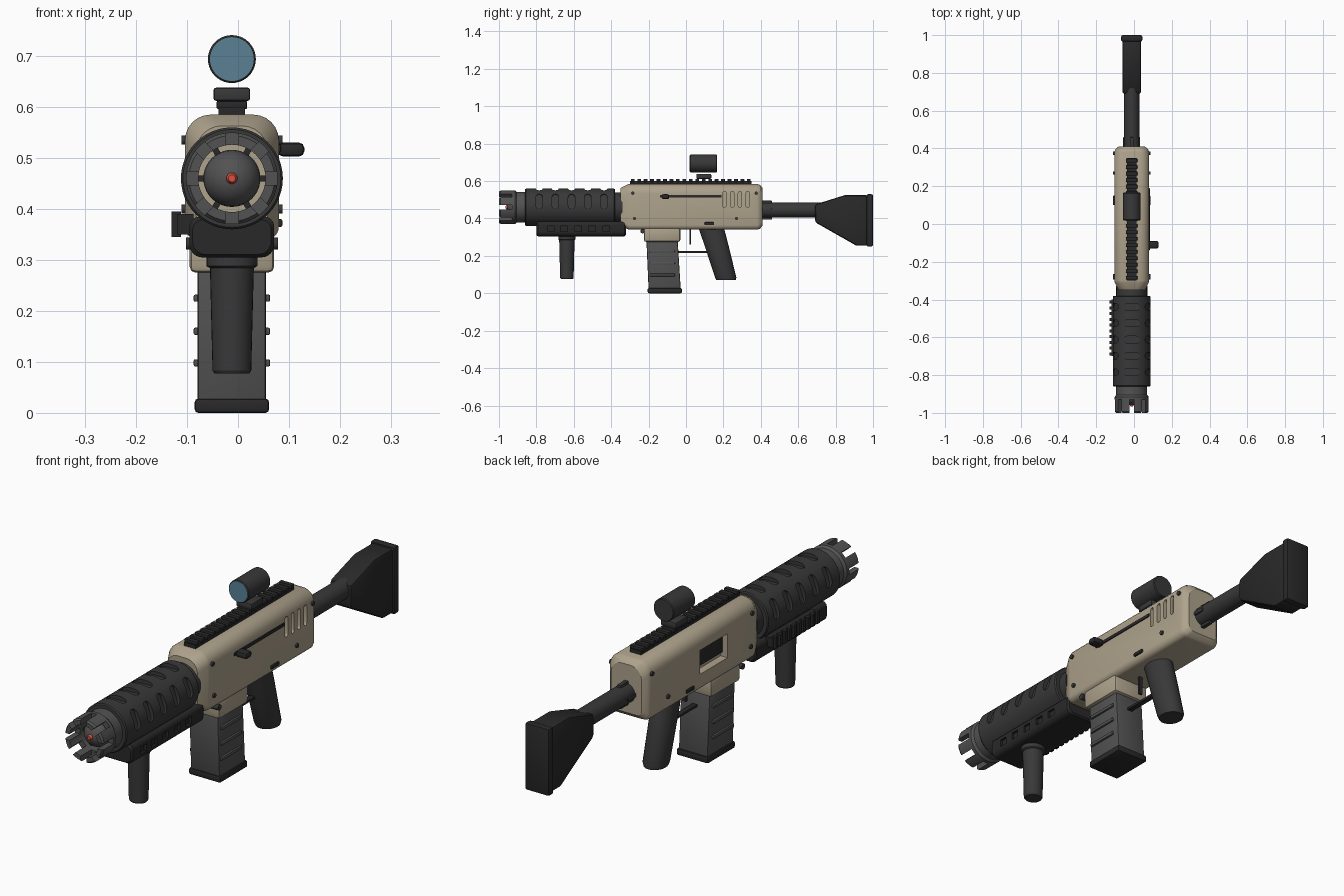
import bpy, bmesh
from math import sin, cos, pi, radians
from mathutils import Matrix, Vector

if "Cube" in bpy.data.objects:
    bpy.data.objects.remove(bpy.data.objects["Cube"])

CX, BZ = -0.012, 0.46          # sideways shift of the whole model, bore height


def material(name, r, g, b):
    m = bpy.data.materials.new(name)
    m.diffuse_color = (r, g, b, 1)
    m.use_nodes = True
    m.node_tree.nodes["Principled BSDF"].inputs["Base Color"].default_value = m.diffuse_color
    return m


TAN = material("tan", .42, .36, .26)
DARK = material("charcoal", .04, .04, .04)
BLACK = material("black", .022, .022, .022)
GREY = material("dark_grey", .085, .085, .085)
BLUE = material("lens_blue", .10, .22, .30)
RED = material("tip_red", .7, .08, .05)


def finish(bm, name, mat, bevel=0, seg=2):
    bmesh.ops.recalc_face_normals(bm, faces=bm.faces)
    if bevel:
        es = [e for e in bm.edges if e.calc_face_angle(0) > radians(35)]
        bmesh.ops.bevel(bm, geom=es, offset=bevel, segments=seg, profile=.5,
                        affect='EDGES', clamp_overlap=True)
    me = bpy.data.meshes.new(name)
    bm.to_mesh(me)
    bm.free()
    me.materials.append(mat)
    ob = bpy.data.objects.new(name, me)
    bpy.context.collection.objects.link(ob)
    return ob


def add_skin(bm, rings, loop=False):
    vs = [[bm.verts.new(p) for p in r] for r in rings]
    n = len(vs[0])
    for a, b in zip(vs, vs[1:] + (vs[:1] if loop else [])):
        for i in range(n):
            bm.faces.new((a[i], a[(i + 1) % n], b[(i + 1) % n], b[i]))
    if not loop:
        bm.faces.new(vs[0])
        bm.faces.new(vs[-1])


def skin(name, rings, mat, bevel=0, loop=False):
    bm = bmesh.new()
    add_skin(bm, rings, loop)
    return finish(bm, name, mat, bevel)


def lathe(name, prof, mat, z=BZ, loop=False, n=40):
    """Revolve (y, r) pairs round an axis along y."""
    return skin(name, [[(r * cos(2*pi*i/n), y, z + r * sin(2*pi*i/n)) for i in range(n)]
                       for y, r in prof], mat, loop=loop)


def post(name, secs, mat, n=28):
    """Upright loft of ellipses (y, z, rx, ry)."""
    return skin(name, [[(rx * cos(2*pi*i/n), y + ry * sin(2*pi*i/n), z) for i in range(n)]
                       for y, z, rx, ry in secs], mat)


def boxes(name, specs, mat, bevel=0, mats=None):
    """One object from several boxes (x0, x1, y0, y1, z0, z1)."""
    bm = bmesh.new()
    for k, (x0, x1, y0, y1, z0, z1) in enumerate(specs):
        M = Matrix.Translation(((x0+x1)/2, (y0+y1)/2, (z0+z1)/2)) @ \
            Matrix.Diagonal((x1-x0, y1-y0, z1-z0, 1))
        bmesh.ops.create_cube(bm, size=1, matrix=(mats[k] @ M) if mats else M)
    return finish(bm, name, mat, bevel)


def both(s):
    return [s, (-s[1], -s[0]) + tuple(s[2:])]


def slots(name, specs):
    """Rounded cutters: (matrix, half length, radius, low, high) along local z."""
    bm = bmesh.new()
    for M, L, r, lo, hi in specs:
        out = []
        for i in range(16):
            a = -pi/2 + pi * i / 7 if i < 8 else pi/2 + pi * (i - 8) / 7
            out.append((r * cos(a) + (L - r) * (1 if i < 8 else -1), r * sin(a)))
        add_skin(bm, [[M @ Vector((u, v, h)) for u, v in out] for h in (lo, hi)])
    return finish(bm, name, BLACK)


def cut(ob, cutter):
    m = ob.modifiers.new("cut", 'BOOLEAN')
    m.object, m.operation, m.solver = cutter, 'DIFFERENCE', 'EXACT'
    dg = bpy.context.evaluated_depsgraph_get()
    ob_me = bpy.data.meshes.new_from_object(ob.evaluated_get(dg))
    ob.modifiers.clear()
    ob.data = ob_me
    bpy.data.objects.remove(cutter)


def rrect(y, hw, z0, z1, rt, rb, inset=0, n=6):
    hw, z0, z1, pts = hw - inset, z0 + inset, z1 - inset, []
    for sx, top, a0 in ((1, 0, -90), (1, 1, 0), (-1, 1, 90), (-1, 0, 180)):
        r = rt if top else rb
        cz = z1 - r if top else z0 + r
        for i in range(n + 1):
            a = radians(a0 + 90 * i / n)
            pts.append((sx * (hw - r) + r * cos(a), y, cz + r * sin(a)))
    return pts


def turn(a, z=BZ):
    return Matrix.Translation((0, 0, z)) @ Matrix.Rotation(a, 4, 'Y')


# receiver with vents, handle track and left-hand window
receiver = skin("receiver", [rrect(y, .092, .34, .585, .05, .025, k) for y, k in
                             ((-.35, .022), (-.31, .002), (-.3, 0), (.38, 0), (.395, .005), (.41, .022))], TAN)
side = Matrix(((0, 0, 1, 0), (0, 1, 0, 0), (1, 0, 0, 0), (0, 0, 0, 1)))
cut(receiver, slots("vent_cutter", [
    (Matrix.Translation((0, y, .502)) @ side, .043, .009, .078, .12) for y in (.205, .247, .288, .33)]))
cut(receiver, boxes("window_cutter", [(-.12, -.06, -.125, .055, .41, .51)], TAN))
boxes("bolt", [(-.075, -.05, -.12, .05, .43, .50)], BLACK, .005)
boxes("magazine_well", [(-.083, .083, -.225, -.03, .275, .36)], TAN, .012)

# charging handle and its track
boxes("handle_track", [(.085, .096, -.14, .19, .511, .526)], BLACK, .003)
boxes("charging_handle", [(.09, .142, -.13, -.09, .503, .53)], BLACK, .01)


# pins and selector on both sides
def disc_ring(x, y, z, r):
    return [(x, y + r * cos(2*pi*i/14), z + r * sin(2*pi*i/14)) for i in range(14)]


for k, (y, z) in enumerate(((-.285, .535), (-.275, .4), (.27, .4), (.375, .535))):
    skin("receiver_pin_%d" % k, [disc_ring(x, y, z, .009) for x in (-.099, .099)], DARK)
skin("magazine_release", [disc_ring(x, -.232, .372 - .04, .012) for x in (-.09, .09)], DARK)
boxes("selector", both((.085, .099, .1, .15, .365, .38)), BLACK, .003)

# hollow handguard with oblong recesses on top and sides
guard = lathe("handguard", [(-.86, .072), (-.86, .096), (-.855, .1), (-.385, .1), (-.38, .096),
                            (-.38, .08), (-.34, .08), (-.34, .072)], DARK, loop=True, n=48)
ys = [-.785 + .0865 * k for k in range(5)]
cut(guard, slots("guard_cutter", [
    (turn(radians(a)) @ Matrix.Translation((0, y, 0)), .042, .018, .084, .13)
    for a in (0, 70, -70) for y in ys]))

# muzzle crown with prongs
crown = lathe("muzzle_crown", [(-1, .066), (-1, .084), (-.992, .09), (-.915, .09), (-.905, .082),
                               (-.85, .082), (-.85, .066)], GREY, loop=True, n=48)
cut(crown, boxes("prong_cutter", [(-.013, .013, -1.05, -.93, .04, .12)] * 8, GREY,
                 mats=[turn(k * pi / 4) for k in range(8)]))

# inner barrel with domed end, spacers and red tip
lathe("inner_barrel", [(-.35, .056), (-.9, .056)] +
      [(-.9 - .056 * sin(radians(a)), .056 * cos(radians(a))) for a in (15, 30, 45, 60, 75, 86)], GREY)
boxes("barrel_spacers", [(-.006, .006, -.91, -.87, .045, .07)] * 6, BLACK,
      mats=[turn(pi / 6 + k * pi / 3) for k in range(6)])
lathe("muzzle_tip", [(-.94, .011), (-.958, .011), (-.965, .007)], RED, n=16)

# lower fore-end with side recesses and left accessory rail
fore = skin("fore_end", [rrect(y, .083, .305, .385, .02, .025, k) for y, k in
                         ((-.80, .006), (-.792, 0), (-.33, 0), (-.322, .006))], BLACK)
cut(fore, boxes("fore_cutter", both((.073, .11, -.74, -.705, .33, .36)) +
                [(.073, .11, y - .018, y + .018, .33, .36) for y in (-.652, -.578, -.502, -.427)], BLACK))
boxes("side_rail", [(-.108, -.075, -.70, -.40, .35, .39)] +
      [(-.118, -.1, y - .008, y + .008, .345, .395) for y in [-.688 + .0305 * k for k in range(10)]], BLACK)

# foregrip
post("foregrip", [(-.637, .31, .05, .046), (-.637, .288, .05, .046), (-.637, .284, .043, .041),
                  (-.637, .083, .038, .036), (-.637, .077, .034, .032)], DARK)


# magazine with ribs and base plate
def rect(z, hw, y0, y1):
    return [(-hw, y0, z), (hw, y0, z), (hw, y1, z), (-hw, y1, z)]


skin("magazine", [rect(.02, .067, -.2, -.028), rect(.29, .067, -.212, -.045)], GREY, .006)
boxes("magazine_ribs", [b for z in (.225, .16, .098)
                        for b in both((.06, .075, -.195, -.06, z - .007, z + .007))], GREY, .003)
boxes("magazine_base", [(-.073, .073, -.205, -.022, 0, .028)], BLACK, .007)

# pistol grip, trigger and guard
post("pistol_grip", [(.135, .35, .048, .068), (.165, .25, .05, .064), (.212, .085, .05, .057),
                     (.215, .07, .045, .052)], DARK)
boxes("trigger", [(-.008, .008, .02, .028, .262, .345)], BLACK)
boxes("trigger_guard", [(-.012, .012, -.045, .13, .215, .226)], BLACK, .003)

# buffer tube, stock and butt pad
lathe("stock_tube", [(.4, .04), (.72, .04)], DARK, z=.445, n=32)
boxes("tube_key", [(-.009, .009, .4, .46, .395, .495), (-.045, .045, .4, .46, .437, .453)], DARK, .003)
outline = [(.69, .38), (.69, .475), (.85, .525), (.975, .525), (.975, .255), (.91, .255)]
skin("stock", [[(x, y, z) for y, z in outline] for x in (-.05, .05)], BLACK, .012)
boxes("butt_pad", [(-.056, .056, .966, 1, .25, .53)], BLACK, .008)

# top rail with teeth
boxes("top_rail", [(-.026, .026, -.30, .35, .575, .6)], BLACK)
boxes("top_rail_teeth", [(-.03, .03, y, y + .02, .596, .612)
                         for y in [-.295 + .0345 * k for k in range(19)]], BLACK, .003)

# sight: mount, tube and lens
boxes("sight_mount", [(-.036, .036, .055, .135, .612, .638)], DARK, .005)
lathe("sight_tube", [(.021, .044), (.024, .047), (.162, .047), (.166, .044)], DARK, z=.694)
lathe("sight_lens", [(.019, .043), (.03, .043)], BLUE, z=.694)

# centre the model and smooth the rounded surfaces
for ob in bpy.context.scene.objects:
    ob.data.transform(Matrix.Translation((CX, 0, 0)))
    ob.select_set(True)
    bpy.context.view_layer.objects.active = ob
bpy.ops.object.shade_smooth_by_angle(angle=radians(32))
